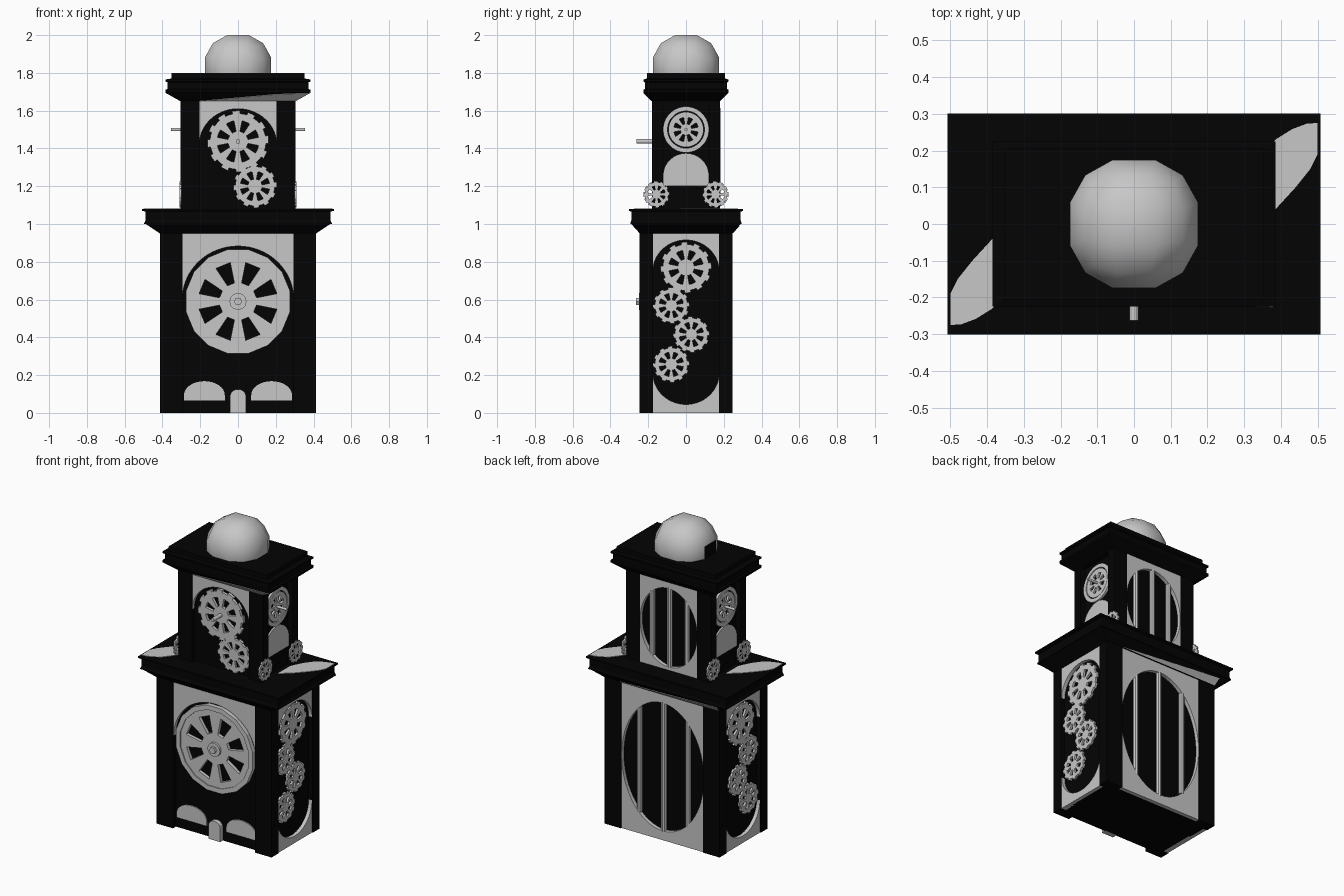
import bpy, bmesh, math
from mathutils import Vector, Matrix

if "Cube" in bpy.data.objects:
    bpy.data.objects.remove(bpy.data.objects["Cube"])


def material(name, value):
    m = bpy.data.materials.new(name)
    m.use_nodes = True
    m.diffuse_color = (value, value, value, 1)
    m.node_tree.nodes["Principled BSDF"].inputs["Base Color"].default_value = m.diffuse_color
    return m


BLACK = material("black", 0.001)
GREY = material("light grey", 0.57)

# Wall directions: outward normal of each side
NORMALS = {"front": (0, -1, 0), "back": (0, 1, 0), "right": (-1, 0, 0), "left": (1, 0, 0)}


def frame(side):
    """Columns: horizontal along the wall, up, outward."""
    n, up = Vector(NORMALS[side]), Vector((0, 0, 1))
    return Matrix((up.cross(n), up, n)).transposed()


def finish(name, bm, mats):
    bmesh.ops.recalc_face_normals(bm, faces=bm.faces)
    mesh = bpy.data.meshes.new(name)
    bm.to_mesh(mesh)
    bm.free()
    for m in mats:
        mesh.materials.append(m)
    ob = bpy.data.objects.new(name, mesh)
    bpy.context.collection.objects.link(ob)


def extrude(bm, vec):
    res = bmesh.ops.extrude_face_region(bm, geom=bm.faces[:], use_keep_orig=True)
    bmesh.ops.translate(bm, vec=vec, verts=[g for g in res["geom"] if isinstance(g, bmesh.types.BMVert)])


def prism(name, pts, vec, mat):
    bm = bmesh.new()
    bm.faces.new([bm.verts.new(p) for p in pts])
    extrude(bm, vec)
    finish(name, bm, [mat])


def plate(name, side, pts, inner, outer, mat=GREY):
    """Outline on a wall, thick from inner to outer distance."""
    m = frame(side)
    prism(name, [m @ Vector((u, v, inner)) for u, v in pts], m @ Vector((0, 0, outer - inner)), mat)


def box(name, x0, x1, y0, y1, z0, z1):
    prism(name, [(x0, y0, z0), (x1, y0, z0), (x1, y1, z0), (x0, y1, z0)], (0, 0, z1 - z0), BLACK)


def arc(cu, cv, ru, rv, a0, a1, n=16):
    angles = [math.radians(a0 + (a1 - a0) * i / n) for i in range(n + 1)]
    return [(cu + ru * math.cos(a), cv + rv * math.sin(a)) for a in angles]


def spandrels(name, side, cv, ru, rv, edge, inner, outer):
    """Pair of corner pieces between an elliptical opening and a straight edge."""
    turn = 90 if edge > cv else -90
    for s, label in ((1, "a"), (-1, "b")):
        curve = [(s * u, v) for u, v in arc(0, cv, ru, rv, 0, turn)]
        plate(f"{name}_{label}", side, curve + [(0, edge), (s * ru, edge)], inner, outer)


def wheel(name, side, cu, cv, radii, n, spoke, tooth, inner, outer, hub=True):
    """Polar grid. spoke(i) and tooth(i) tell which cells of the spoke and tooth rings exist."""
    bm, m = bmesh.new(), frame(side)
    step = 2 * math.pi / n
    rings = [[bm.verts.new(m @ Vector((cu + r * math.cos((i - 0.5) * step),
                                       cv + r * math.sin((i - 0.5) * step), inner)))
              for i in range(n)] for r in radii]
    if hub:
        bm.faces.new(rings[0])
    for k in range(len(radii) - 1):
        for i in range(n):
            j = (i + 1) % n
            if (k == 0 and not spoke(i)) or (k == 2 and not tooth(i)):
                continue
            bm.faces.new((rings[k][i], rings[k][j], rings[k + 1][j], rings[k + 1][i]))
    bmesh.ops.delete(bm, geom=[v for v in bm.verts if not v.link_faces], context="VERTS")
    extrude(bm, m @ Vector((0, 0, outer - inner)))
    finish(name, bm, [GREY])


def gear(name, side, cu, cv, r, inner, outer):
    wheel(name, side, cu, cv, [r * f for f in (0.33, 0.68, 0.91, 1)], 48,
          lambda i: (i + 1) % 6 < 3, lambda i: i % 4 < 2, inner, outer)


def rod(name, side, cu, cv, r, inner, outer, n=12):
    plate(name, side, arc(cu, cv, r, r, 0, 360, n)[:-1], inner, outer)


def cornice(name, hx, hy, dx, dy, profile):
    """Rectangular moulding lofted from (fraction of overhang, height)."""
    bm, loops = bmesh.new(), []
    for f, z in profile:
        x, y = hx + dx * f, hy + dy * f
        loops.append([bm.verts.new(p) for p in ((-x, -y, z), (x, -y, z), (x, y, z), (-x, y, z))])
    for a, b in zip(loops, loops[1:]):
        for i in range(4):
            j = (i + 1) % 4
            bm.faces.new((a[i], a[j], b[j], b[i]))
    bm.faces.new(loops[0])
    bm.faces.new(loops[-1])
    finish(name, bm, [BLACK])


def pillars(name, x0, x1, y0, y1, z0, z1):
    for sx in (1, -1):
        for sy in (1, -1):
            box(f"{name}_{'left' if sx > 0 else 'right'}_{'back' if sy > 0 else 'front'}",
                *sorted((sx * x0, sx * x1)), *sorted((sy * y0, sy * y1)), z0, z1)


# Tower bodies
box("lower_core", -0.385, 0.385, -0.215, 0.215, 0, 0.96)
pillars("lower_pillar", 0.295, 0.413, 0.175, 0.245, 0, 0.96)
box("upper_core", -0.272, 0.272, -0.155, 0.155, 1.07, 1.66)
pillars("upper_pillar", 0.205, 0.305, 0.124, 0.18, 1.07, 1.66)

# Cornices
cornice("lower_cornice", 0.413, 0.245, 0.095, 0.056,
        [(0, 0.95), (0.8, 1.0), (0.9, 1.0), (0.8, 1.02), (0.8, 1.065), (1, 1.07), (1, 1.08)])
cornice("upper_cornice", 0.305, 0.18, 0.08, 0.045,
        [(0, 1.65), (1, 1.695), (1, 1.71), (0.85, 1.715), (0.85, 1.75), (1, 1.755),
         (1, 1.765), (0.6, 1.77), (0.6, 1.8)])

# Pale patches on the cornices
patch = [(0.305, -0.03), (0.385, 0.04), (0.44, 0.1), (0.48, 0.15), (0.5, 0.19), (0.5, 0.275),
         (0.47, 0.273), (0.43, 0.258), (0.385, 0.23), (0.345, 0.18), (0.305, 0.1)]
for s, label in ((1, "left"), (-1, "right")):
    prism(f"cornice_patch_{label}", [(s * x, s * y, 1.08) for x, y in patch], (0, 0, 0.003), GREY)
prism("upper_underside_patch", [(x, -0.18 - 0.045 * t, 1.65 + 0.045 * t) for x, t in
      ((-0.2, 0.05), (0.305, 0.05), (0.38, 1), (0.2, 0.85))], (0, -0.002, -0.002), GREY)
prism("lower_underside_patch", [(x, 0.245 + 0.044 * t, 0.95 + 0.05 * t) for x, t in
      ((0.3, 0.05), (-0.41, 0.05), (-0.42, 0.8), (-0.3, 0.7))], (0, 0.002, -0.002), GREY)

# Dome: rounded grid cube with one dark pane
bm = bmesh.new()
bmesh.ops.create_cube(bm, size=2)
bmesh.ops.subdivide_edges(bm, edges=bm.edges[:], cuts=2, use_grid_fill=True)
for v in bm.verts:
    v.co = v.co.normalized() * 0.193
for f in bm.faces:
    f.smooth = True
    c = f.calc_center_median()
    f.material_index = int(c.x < -0.15 and abs(c.y) < 0.02 and abs(c.z) < 0.02)
bmesh.ops.translate(bm, vec=(0, 0, 1.825), verts=bm.verts)
finish("dome", bm, [GREY, BLACK])

# Front of the lower tower: arch, big wheel, low windows and door
spandrels("front_arch", "front", 0.6, 0.295, 0.283, 0.95, 0.21, 0.238)
wheel("big_wheel", "front", 0, 0.59, [0.1, 0.21, 0.262], 16, lambda i: i % 2 == 0, None, 0.21, 0.236)
wheel("big_wheel_rim", "front", 0, 0.59, [0.25, 0.281], 16, lambda i: True, None, 0.21, 0.243, hub=False)
rod("big_wheel_hub", "front", 0, 0.59, 0.045, 0.21, 0.25)
rod("big_wheel_axle", "front", 0, 0.59, 0.022, 0.21, 0.265, 6)
for s, label in ((1, "left"), (-1, "right")):
    plate(f"low_window_{label}", "front", [(s * 0.178 - 0.108, 0.065), (s * 0.178 + 0.108, 0.065)]
          + arc(s * 0.178, 0.095, 0.108, 0.073, 0, 180), 0.21, 0.222)
plate("door", "front", [(-0.042, 0), (0.042, 0)] + arc(0, 0.09, 0.042, 0.035, 0, 180, 8), 0.21, 0.243)

# Front of the upper tower: arch and gears
spandrels("upper_front_arch", "front", 1.42, 0.205, 0.19, 1.65, 0.15, 0.176)
gear("upper_front_gear", "front", 0, 1.437, 0.163, 0.16, 0.178)
gear("small_front_gear", "front", 0.09, 1.2, 0.115, 0.16, 0.174)
rod("front_axle", "front", 0, 1.437, 0.012, 0.15, 0.262)

# Back openings with vertical bars
for name, mid, ru, rv, low, high, depth, gap in (
        ("lower_back", 0.475, 0.295, 0.415, 0, 0.95, 0.215, 0.175),
        ("upper_back", 1.355, 0.205, 0.255, 1.08, 1.65, 0.155, 0.125)):
    spandrels(f"{name}_top", "back", mid, ru, rv, high, depth - 0.01, depth + 0.024)
    spandrels(f"{name}_base", "back", mid, ru, rv, low, depth - 0.01, depth + 0.024)
    for i in (-1, 0, 1):
        h = rv * math.sqrt(1 - (i * gap / ru) ** 2) + 0.005
        prism(f"{name}_bar_{i + 2}", [(i * gap + u, depth + 0.01 + v, mid - h)
              for u, v in arc(0, 0, 0.017, 0.017, 0, 360, 8)[:-1]], (0, 0, 2 * h), GREY)

# Left and right sides, mirrored
for side, s in (("left", 1), ("right", -1)):
    spandrels(f"{side}_arch_top", side, 0.75, 0.175, 0.165, 0.95, 0.375, 0.408)
    spandrels(f"{side}_arch_base", side, 0.21, 0.175, 0.165, 0, 0.375, 0.408)
    for i, (y, z, r) in enumerate(((0, 0.77, 0.135), (-0.078, 0.568, 0.096),
                                   (0.028, 0.415, 0.096), (-0.078, 0.257, 0.096))):
        gear(f"{side}_gear_{i + 1}", side, s * y, z, r, 0.385, 0.398)
    for y in (-0.156, 0.156):
        gear(f"{side}_corner_gear_{'front' if y < 0 else 'back'}", side, s * y, 1.157, 0.069, 0.3, 0.31)
    wheel(f"{side}_dial_ring", side, 0, 1.5, [0.098, 0.122], 32, lambda i: True, None, 0.27, 0.286, hub=False)
    wheel(f"{side}_dial_wheel", side, 0, 1.5, [0.03, 0.065, 0.093], 48,
          lambda i: (i + 1) % 6 < 3, None, 0.27, 0.284)
    rod(f"{side}_dial_axle", side, 0, 1.5, 0.008, 0.27, 0.355)
    plate(f"{side}_arched_panel", side, [(-0.122, 1.2), (0.122, 1.2)] + arc(0, 1.255, 0.122, 0.12, 0, 180),
          0.27, 0.282)
